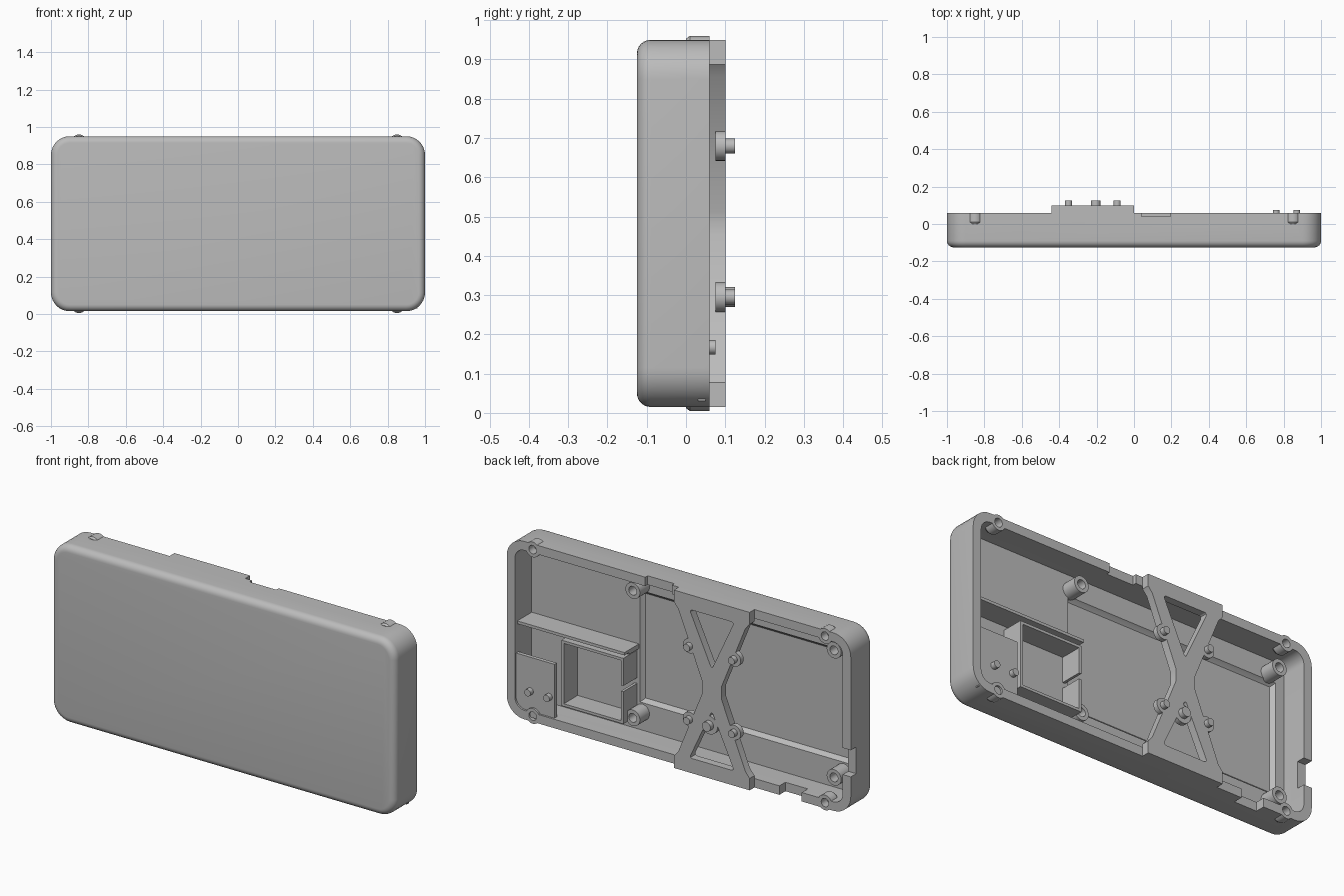
import bpy, bmesh
from math import sin, cos, pi
from mathutils import Vector

if "Cube" in bpy.data.objects:
    bpy.data.objects.remove(bpy.data.objects["Cube"])

plastic = bpy.data.materials.new("grey plastic")
plastic.use_nodes = True
GREY = (0.5, 0.5, 0.5, 1)
plastic.diffuse_color = GREY
plastic.node_tree.nodes["Principled BSDF"].inputs["Base Color"].default_value = GREY


def finish(name, bm):
    bmesh.ops.recalc_face_normals(bm, faces=bm.faces)
    mesh = bpy.data.meshes.new(name)
    bm.to_mesh(mesh)
    bm.free()
    mesh.materials.append(plastic)
    ob = bpy.data.objects.new(name, mesh)
    bpy.context.collection.objects.link(ob)
    return ob


def loft(name, loops):
    """Skin a stack of equal point loops and cap both ends."""
    bm = bmesh.new()
    rings = [[bm.verts.new(p) for p in loop] for loop in loops]
    for a, b in zip(rings, rings[1:]):
        n = len(a)
        for i in range(n):
            j = (i + 1) % n
            bm.faces.new((a[i], a[j], b[j], b[i]))
    bm.faces.new(rings[0])
    bm.faces.new(rings[-1])
    return finish(name, bm)


def prism(name, pts, y0, y1, rounding=0):
    """Extrude an x-z outline along y, optionally rounding its corners."""
    bm = bmesh.new()
    a, b = [[bm.verts.new((x, y, z)) for x, z in pts] for y in (y0, y1)]
    bm.faces.new(a)
    bm.faces.new(b)
    sides = []
    for i in range(len(pts)):
        j = (i + 1) % len(pts)
        bm.faces.new((a[i], a[j], b[j], b[i]))
        sides.append(bm.edges.get((a[i], b[i])))
    if rounding:
        bmesh.ops.bevel(bm, geom=sides, offset=rounding, segments=4,
                        profile=0.5, affect='EDGES')
    return finish(name, bm)


def box(name, x0, x1, y0, y1, z0, z1):
    return prism(name, [(x0, z0), (x1, z0), (x1, z1), (x0, z1)], y0, y1)


def circle(x, y, z, r, n=28):
    return [(x + r * cos(2 * pi * i / n), y, z + r * sin(2 * pi * i / n)) for i in range(n)]


def peg(name, x, z, r, y0, y1):
    return loft(name, [circle(x, y0, z, r), circle(x, y1, z, r)])


def tube(name, x, z, r, hole, y0, y1, depth):
    return loft(name, [circle(x, y0, z, r), circle(x, y1, z, r),
                       circle(x, y1, z, hole), circle(x, y1 - depth, z, hole)])


def cut(target, cutter):
    mod = target.modifiers.new("cut", 'BOOLEAN')
    mod.operation = 'DIFFERENCE'
    mod.solver = 'EXACT'
    mod.object = cutter
    bpy.context.view_layer.update()
    bpy.ops.object.select_all(action='DESELECT')
    bpy.context.view_layer.objects.active = target
    target.select_set(True)
    bpy.ops.object.modifier_apply(modifier=mod.name)
    bpy.data.objects.remove(cutter)


MID_Z = 0.4825


def rounded_rect(y, inset, r, seg=8):
    pts = []
    hx, hz = 1 - inset, 0.4675 - inset
    for k, (sx, sz) in enumerate([(1, 1), (-1, 1), (-1, -1), (1, -1)]):
        for i in range(seg + 1):
            t = (k + i / seg) * pi / 2
            pts.append((sx * (hx - r) + r * cos(t), y,
                        MID_Z + sz * (hz - r) + r * sin(t)))
    return pts


FLOOR, RIM = -0.08, 0.06

# Tray: softened front edge, straight sides, rim, inner walls and floor
FILLET = 0.035
loops = []
for i in range(7):
    t = i / 6 * pi / 2
    inset = FILLET * (1 - sin(t))
    loops.append(rounded_rect(-0.125 + FILLET * (1 - cos(t)), inset, 0.1 - inset))
loops += [rounded_rect(RIM, 0, 0.1), rounded_rect(RIM, 0.047, 0.055),
          rounded_rect(FLOOR, 0.047, 0.055)]
tray = loft("tray", loops)

# Shallow sloped panel recess in the floor
def rect(y, g):
    return [(x, y, z) for x, z in ((-0.91 + g, 0.2 + g), (0.33 - g, 0.2 + g),
                                   (0.33 - g, 0.8 - g), (-0.91 + g, 0.8 - g))]
cut(tray, loft("panel_cutter", [rect(-0.1, 0.025), rect(-0.085, 0.01), rect(-0.07, 0)]))

# Connector notches in the top, bottom and right rims
cut(tray, box("top_notch", 0.04, 0.195, 0.04, 0.1, 0.88, 1))
cut(tray, box("bottom_notch", -0.715, -0.585, 0.01, 0.1, -0.1, 0.1))
cut(tray, box("side_notch", -1.1, -0.9, 0.015, 0.1, 0.22, 0.36))

# Corner screw bosses on the rim
for sx, side in ((1, "left"), (-1, "right")):
    for z, level in ((0.92, "top"), (0.045, "bottom")):
        cut(tray, peg("hole_cutter", sx * 0.85, z, 0.032, 0.01, 0.1))
        loft(f"rim_boss_{level}_{side}",
             [circle(sx * 0.85, 0, z, 0.033), circle(sx * 0.85, 0.01, z, 0.04),
              circle(sx * 0.85, RIM, z, 0.04), circle(sx * 0.85, RIM, z, 0.022),
              circle(sx * 0.85, 0.015, z, 0.022)])

# Panel screw posts standing on the floor
for x in (0.31, -0.86):
    for z in (0.825, 0.157):
        tube("panel_post", x, z, 0.042, 0.023, FLOOR - 0.01, 0.0, 0.06)

# Crossed brace bridging the top and bottom rims
BX = -0.22
corner = [(0.055, 0.03), (0.195, 0.375), (0.22, 0.405), (0.22, 0.4675)]
outline = [(BX + x, MID_Z + z) for x, z in corner]
outline += [(BX - x, MID_Z + z) for x, z in reversed(corner)]
outline += [(BX - x, MID_Z - z) for x, z in corner]
outline += [(BX + x, MID_Z - z) for x, z in reversed(corner)]
brace = prism("cross_brace", outline, RIM, 0.1)
for s in (1, -1):
    cut(brace, prism("window_cutter", [(BX + x, MID_Z + s * z) for x, z in
                     ((-0.13, 0.39), (0.13, 0.39), (0, 0.11))], 0, 0.2, 0.018))

# Locating pegs on the brace
for dx in (0.13, -0.13):
    for z in (0.68, 0.295):
        peg("brace_boss", BX + dx, z, 0.038, 0.075, 0.1)
        peg("brace_peg", BX + dx, z, 0.019, 0.09, 0.125)
peg("centre_boss", -0.205, 0.295, 0.048, 0.075, 0.1)
peg("centre_peg", -0.205, 0.295, 0.025, 0.09, 0.125)

# Divider shelf with a small lip at its free end
box("divider_shelf", 0.33, 0.96, FLOOR - 0.005, 0.04, 0.495, 0.51)
box("shelf_lip", 0.33, 0.39, FLOOR - 0.005, 0.0, 0.485, 0.495)

# Thin-walled square pocket with a slot in its right wall
W = 0.014
box("pocket_top", 0.34, 0.70, FLOOR - 0.005, 0.035, 0.475 - W, 0.475)
box("pocket_bottom", 0.34, 0.70, FLOOR - 0.005, 0.035, 0.13, 0.13 + W)
box("pocket_left", 0.70 - W, 0.70, FLOOR - 0.005, 0.035, 0.13, 0.475)
box("pocket_right_lower", 0.34, 0.34 + W, FLOOR - 0.005, 0.035, 0.13, 0.30)
box("pocket_right_upper", 0.34, 0.34 + W, FLOOR - 0.005, 0.035, 0.33, 0.475)

# Mounting plate with two pegs
box("mount_plate", 0.73, 0.96, 0.03, 0.05, 0.03, 0.345)
for x in (0.76, 0.87):
    peg("mount_peg", x, 0.167, 0.018, 0.04, 0.075)

# Smooth shading with crisp edges
bpy.ops.object.select_all(action='SELECT')
for ob in bpy.context.selected_objects:
    if ob.type != 'MESH':
        ob.select_set(False)
bpy.context.view_layer.objects.active = tray
bpy.ops.object.shade_smooth_by_angle(angle=0.6)
